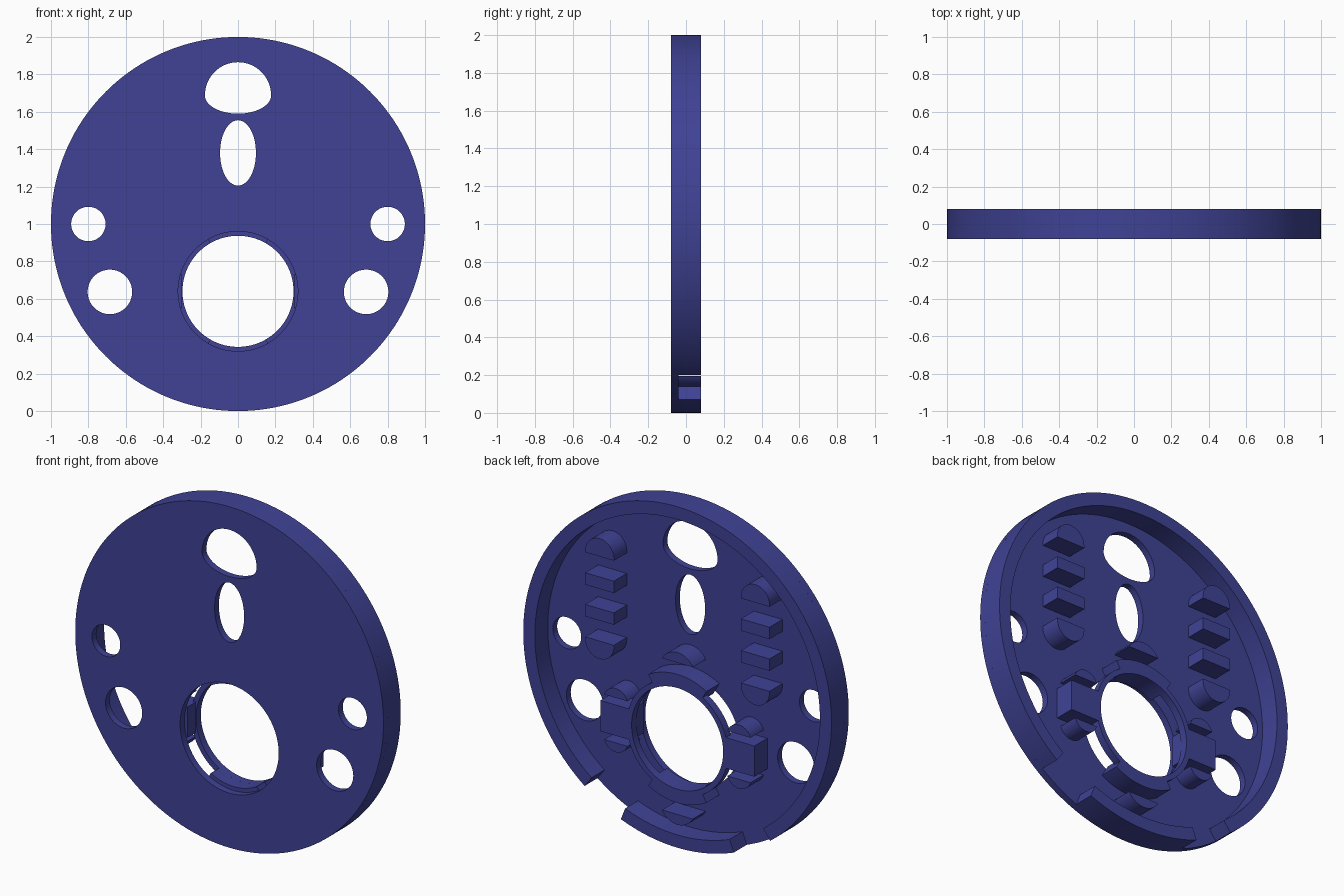
import bpy, bmesh, math

if "Cube" in bpy.data.objects:
    bpy.data.objects.remove(bpy.data.objects["Cube"])

blue = bpy.data.materials.new("indigo_blue")
blue.diffuse_color = (0.05, 0.055, 0.30, 1)
blue.use_nodes = True
blue.node_tree.nodes["Principled BSDF"].inputs["Base Color"].default_value = blue.diffuse_color

BACK, FLOOR, FRONT = 0.08, -0.04, -0.08   # depths of rear edge, plate back, plate front
BORE_Z = 0.64                             # height of the large bore


def ellipse(cx, cz, rx, rz, n=64):
    return [(cx + rx * math.cos(2 * math.pi * i / n),
             cz + rz * math.sin(2 * math.pi * i / n)) for i in range(n)]


def arc(cx, cz, r, a0, a1, n):
    """Points on an arc, angles in degrees from +x."""
    pts = []
    for i in range(n + 1):
        a = math.radians(a0 + (a1 - a0) * i / n)
        pts.append((cx + r * math.cos(a), cz + r * math.sin(a)))
    return pts


def sector(cz, r0, r1, a0, a1, n=32):
    return arc(0, cz, r1, a0, a1, n) + arc(0, cz, r0, a1, a0, n)


def rect(x0, x1, z0, z1):
    return [(x0, z0), (x1, z0), (x1, z1), (x0, z1)]


def cap(cx, base, half, height, up):
    """Rounded cap with a flat base, pointing up (1) or down (-1)."""
    r = (half * half + height * height) / (2 * height)
    if height >= half:
        r = half
    c = height - r
    a = math.degrees(math.asin(max(-1, min(1, -c / r)))) if c < 0 else 0
    pts = arc(cx, c, r, a, 180 - a, 24)
    if c > 0:
        pts = [(cx + half, 0)] + pts + [(cx - half, 0)]
    return [(x, base + up * z) for x, z in pts]


def slab(name, loops, y0, y1):
    """Fill outlines (inner loops become holes) and extrude from y0 to y1."""
    cu = bpy.data.curves.new(name, 'CURVE')
    cu.dimensions = '2D'
    cu.fill_mode = 'BOTH'
    cu.extrude = (y1 - y0) / 2
    for pts in loops:
        sp = cu.splines.new('POLY')
        sp.points.add(len(pts) - 1)
        for p, (x, z) in zip(sp.points, pts):
            p.co = (x, z, 0, 1)
        sp.use_cyclic_u = True
    ob = bpy.data.objects.new(name, cu)
    bpy.context.collection.objects.link(ob)
    ob.rotation_euler = (math.pi / 2, 0, 0)
    ob.location.y = (y0 + y1) / 2
    bpy.ops.object.select_all(action='DESELECT')
    ob.select_set(True)
    bpy.context.view_layer.objects.active = ob
    bpy.ops.object.convert(target='MESH')
    ob = bpy.context.object
    ob.name = name
    bm = bmesh.new()
    bm.from_mesh(ob.data)
    bmesh.ops.remove_doubles(bm, verts=bm.verts, dist=1e-5)
    bmesh.ops.recalc_face_normals(bm, faces=bm.faces)
    bm.to_mesh(ob.data)
    bm.free()
    ob.data.materials.clear()
    ob.data.materials.append(blue)
    bpy.ops.object.shade_smooth_by_angle(angle=math.radians(30))
    return ob


# Face plate with all its openings
dome_hole = arc(0, 1.688, 0.177, 0, 180, 32) + [
    (0.177 * math.cos(math.radians(a)), 1.688 + 0.098 * math.sin(math.radians(a)))
    for a in range(186, 360, 6)]
holes = [ellipse(0, BORE_Z, 0.32, 0.32, 96), ellipse(0, 1.38, 0.096, 0.175), dome_hole]
for s in (-1, 1):
    holes.append(ellipse(s * 0.8, 1.0, 0.092, 0.092))
    holes.append(ellipse(s * 0.685, 0.637, 0.119, 0.119))
slab("face_plate", [ellipse(0, 1, 1, 1, 160)] + holes, FRONT, FLOOR)

# Rear rim: long upper arc and short bottom arc, with two gaps between
slab("rim_upper", [sector(1, 0.925, 1, -53, 233, 128)], FLOOR, BACK)
slab("rim_bottom", [sector(1, 0.925, 1, 248.5, 291.5, 20)], FLOOR, BACK)

# Thin retaining ring standing behind the bore
slab("bore_ring", [ellipse(0, BORE_Z, 0.328, 0.328, 96),
                   ellipse(0, BORE_Z, 0.297, 0.297, 96)], 0.035, BACK)

# Curved ring supports and shallow caps above and below the bore
for label, s in (("upper", 1), ("lower", -1)):
    slab(label + "_ring_support",
         [sector(BORE_Z, 0.297, 0.377, s * 90 - 30, s * 90 + 30, 24)], FLOOR, BACK)
    slab(label + "_ring_cap", [cap(0, BORE_Z + s * 0.445, 0.10, 0.06, s)], FLOOR, BACK)

# Parts repeated on both sides
for side, s in (("left", -1), ("right", 1)):
    # Side block carrying the ring, with small caps above and below
    slab(side + "_ring_block",
         [rect(*sorted((s * 0.30, s * 0.50)), BORE_Z - 0.09, BORE_Z + 0.09)], FLOOR, BACK)
    for label, u in (("top", 1), ("bottom", -1)):
        slab(side + "_block_cap_" + label,
             [cap(s * 0.40, BORE_Z + u * 0.132, 0.075, 0.055, u)], FLOOR, BACK)
        # Sliced rounded column: end cap and bar in each half
        slab(side + "_column_cap_" + label,
             [cap(s * 0.505, 1.325 + u * 0.248, 0.093, 0.105, u)], FLOOR, BACK)
        slab(side + "_column_bar_" + label,
             [rect(s * 0.505 - 0.093, s * 0.505 + 0.093,
                   1.325 + u * 0.093 - 0.035, 1.325 + u * 0.093 + 0.035)], FLOOR, BACK)
